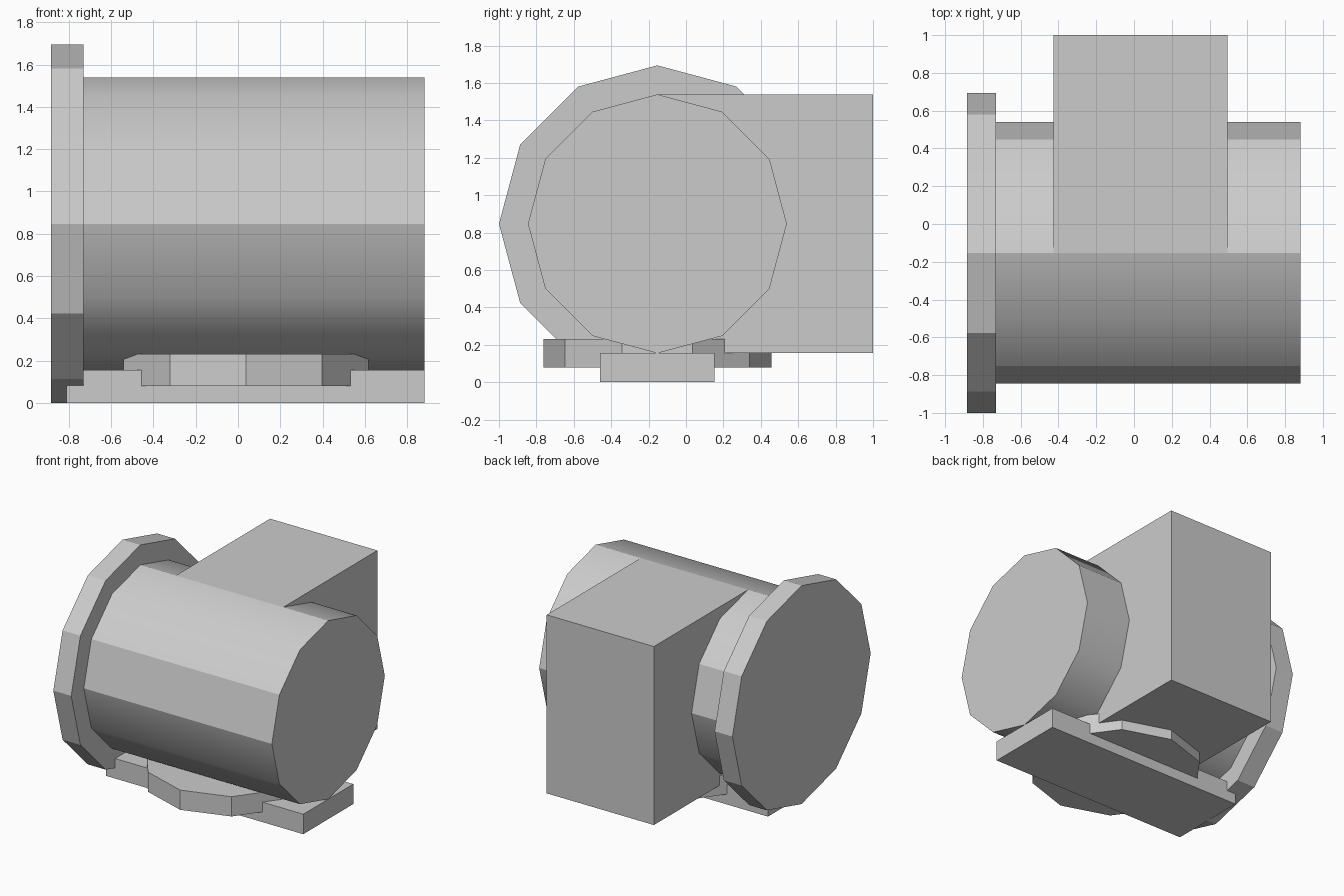
import bpy
import bmesh
from math import radians
from mathutils import Matrix, Vector

cube = bpy.data.objects.get("Cube")
if cube:
    bpy.data.objects.remove(cube, do_unlink=True)

AXIS_Y, AXIS_Z = -0.153, 0.847

grey = bpy.data.materials.new("light grey")
grey.use_nodes = True
COLOUR = (0.6, 0.6, 0.6, 1)
grey.diffuse_color = COLOUR
grey.node_tree.nodes["Principled BSDF"].inputs["Base Color"].default_value = COLOUR


def finish(name, bm):
    bmesh.ops.recalc_face_normals(bm, faces=bm.faces)
    mesh = bpy.data.meshes.new(name)
    bm.to_mesh(mesh)
    bm.free()
    mesh.materials.append(grey)
    obj = bpy.data.objects.new(name, mesh)
    bpy.context.collection.objects.link(obj)
    return obj


def box(name, low, high):
    low, high = Vector(low), Vector(high)
    bm = bmesh.new()
    matrix = Matrix.Translation((low + high) / 2) @ Matrix.Diagonal((*(high - low), 1))
    bmesh.ops.create_cube(bm, size=1, matrix=matrix)
    return finish(name, bm)


def prism(name, sides, radius, depth, centre, rotation=Matrix()):
    bm = bmesh.new()
    bmesh.ops.create_cone(bm, cap_ends=True, segments=sides, radius1=radius,
                          radius2=radius, depth=depth,
                          matrix=Matrix.Translation(centre) @ rotation)
    return finish(name, bm)


# Drum and end flange lie along x
along_x = Matrix.Rotation(radians(90), 4, "Y")
drum = prism("drum", 12, 0.692, 1.613, (0.0755, AXIS_Y, AXIS_Z), along_x)
prism("end_flange", 12, 0.847, 0.153, (-0.8075, AXIS_Y, AXIS_Z), along_x)

# Drum shading: soft underside and shoulders, crisp elsewhere
for face in drum.data.polygons:
    face.use_smooth = abs(face.normal.x) < 0.5
for edge in drum.data.edges:
    a, b = (drum.data.vertices[i].co for i in edge.vertices)
    height = (a.z + b.z) / 2 - AXIS_Z
    lengthwise = abs(a.x - b.x) > 1
    soft = height < -0.1 or 0.5 < height < 0.65
    edge.use_edge_sharp = not (lengthwise and soft)

# Rear housing
box("rear_housing", (-0.425, AXIS_Y, 0.155), (0.495, 1.0, 1.539))

# Foot bar and ten-sided turntable
box("foot_bar", (-0.81, -0.46, 0), (0.882, 0.153, 0.155))
prism("turntable", 10, 0.61, 0.153, (0.038, AXIS_Y, 0.1555),
      Matrix.Rotation(radians(90), 4, "Z") @ Matrix.Rotation(radians(18), 4, "Z"))
